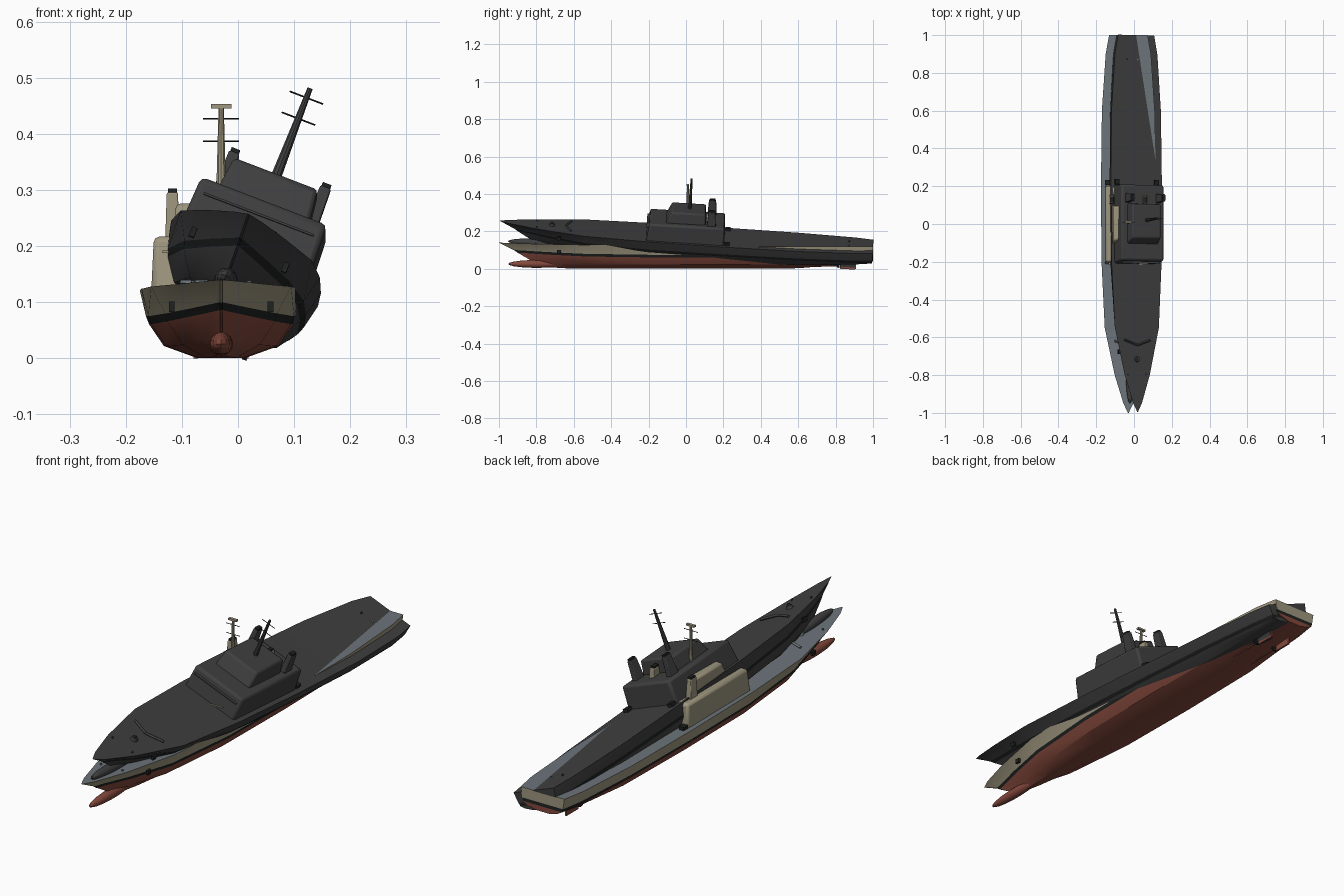
import bpy, bmesh, math
from mathutils import Matrix, Vector

if "Cube" in bpy.data.objects:
    bpy.data.objects.remove(bpy.data.objects["Cube"])


def make_mat(name, rgb):
    m = bpy.data.materials.new(name)
    m.diffuse_color = (*rgb, 1)
    m.use_nodes = True
    m.node_tree.nodes["Principled BSDF"].inputs["Base Color"].default_value = m.diffuse_color
    return m


RED = make_mat("hull red", (0.23, 0.066, 0.045))
BLACK = make_mat("black", (0.014, 0.015, 0.015))
CREAM = make_mat("cream", (0.34, 0.305, 0.21))
GREY = make_mat("deck grey", (0.15, 0.175, 0.195))
CHARCOAL = make_mat("charcoal", (0.05, 0.05, 0.05))

# y, then half width and height of deck edge, stripe top, bilge and keel
STATIONS = [
    (-1.0, .002, .140, .002, .100, .002, .045, .002, .012),
    (-.95, .026, .138, .012, .098, .007, .040, .004, .008),
    (-.80, .072, .133, .050, .090, .030, .032, .012, .003),
    (-.55, .125, .128, .100, .080, .068, .024, .028, .001),
    (-.20, .142, .124, .130, .075, .098, .022, .040, .001),
    (0.20, .145, .121, .134, .075, .102, .022, .044, .001),
    (0.60, .140, .119, .130, .075, .098, .024, .042, .003),
    (0.90, .120, .119, .112, .075, .085, .042, .038, .028),
    (1.00, .102, .119, .095, .075, .072, .050, .034, .039),
]
RAKE = (0, .08, .10, .17, .25)      # stem rake for each hull row


def finish(name, bm, mats, M, smooth=True, bevel=0):
    bmesh.ops.recalc_face_normals(bm, faces=bm.faces)
    me = bpy.data.meshes.new(name)
    bm.to_mesh(me)
    bm.free()
    for m in mats:
        me.materials.append(m)
    ob = bpy.data.objects.new(name, me)
    bpy.context.collection.objects.link(ob)
    ob.matrix_world = M
    if bevel:
        b = ob.modifiers.new("Bevel", 'BEVEL')
        b.width, b.segments, b.limit_method = bevel, 2, 'ANGLE'
    if smooth:
        bpy.ops.object.select_all(action='DESELECT')
        ob.select_set(True)
        bpy.context.view_layer.objects.active = ob
        bpy.ops.object.shade_smooth_by_angle(angle=math.radians(25))
    return ob


def block(name, M, mat, bottom, top, bevel=0):
    """Tapered box; bottom and top are (x0, x1, y0, y1, z)."""
    bm = bmesh.new()
    rings = []
    for x0, x1, y0, y1, z in (bottom, top):
        rings.append([bm.verts.new(p) for p in
                      ((x0, y0, z), (x1, y0, z), (x1, y1, z), (x0, y1, z))])
    lo, hi = rings
    bm.faces.new(lo)
    bm.faces.new(hi)
    for i in range(4):
        j = (i + 1) % 4
        bm.faces.new((lo[i], lo[j], hi[j], hi[i]))
    return finish(name, bm, [mat], M, bool(bevel), bevel)


def box(name, M, mat, c, s, bevel=0):
    x, y, z = c
    a, b, h = (v / 2 for v in s)
    r = (x - a, x + a, y - b, y + b)
    return block(name, M, mat, (*r, z - h), (*r, z + h), bevel)


def rod(name, M, mat, p, q, r1, r2, n=10):
    p, q = Vector(p), Vector(q)
    d = q - p
    bm = bmesh.new()
    bmesh.ops.create_cone(bm, cap_ends=True, segments=n, radius1=r1, radius2=r2, depth=d.length,
                          matrix=Matrix.Translation((p + q) / 2) @ d.to_track_quat('Z', 'Y').to_matrix().to_4x4())
    return finish(name, bm, [mat], M)


def hull(name, M, mats):
    bm = bmesh.new()
    grid = []
    for y, wd, zd, ws, zs, wb, zb, wk, zk in STATIONS:
        f = max(0, (-y - .5) / .5)
        rows = ((wd, zd), (ws, zs), (ws * .96, zs - .014), (wb, zb), (wk, zk))
        grid.append([[bm.verts.new((s * w, y + RAKE[i] * f, z)) for s in (-1, 1)]
                     for i, (w, z) in enumerate(rows)])
    row_mat = (0, 1, 2, 2)

    def quad(a, b, c, d, m):
        bm.faces.new((a, b, c, d)).material_index = m

    for A, B in zip(grid, grid[1:]):
        for s in (0, 1):
            for r in range(4):
                quad(A[r][s], B[r][s], B[r + 1][s], A[r + 1][s], row_mat[r])
        quad(*A[0], B[0][1], B[0][0], 3)        # deck
        quad(*A[4], B[4][1], B[4][0], 2)        # keel
    for S in (grid[0], grid[-1]):               # stem and transom
        for r in range(4):
            quad(*S[r], S[r + 1][1], S[r + 1][0], row_mat[r])
    finish(name, bm, mats, M)


def ship(tag, M, side, bottom, deck, radar):
    hull(tag + "_hull", M, [side, BLACK, bottom, deck])

    # bulb under the bow
    bm = bmesh.new()
    bmesh.ops.create_uvsphere(bm, u_segments=16, v_segments=10, radius=1,
                              matrix=Matrix.Translation((0, -.80, .026)) @ Matrix.Diagonal((.021, .15, .021, 1)))
    finish(tag + "_bow_bulb", bm, [bottom], M)

    # deckhouse tiers
    block(tag + "_lower_deckhouse", M, side, (-.125, .125, -.215, .205, .11),
          (-.12, .12, -.20, .20, .217), .010)
    block(tag + "_bridge", M, side, (-.088, .088, -.115, .10, .21),
          (-.080, .080, -.085, .095, .276), .008)
    box(tag + "_front_ledge", M, side, (0, -.209, .19), (.21, .012, .004))

    # mast with yards and radar
    rod(tag + "_mast", M, side, (0, .01, .27), (0, .01, .445), .010, .005)
    for z in (.387, .427):
        rod(tag + "_yard", M, BLACK, (-.032, .01, z), (.032, .01, z), .0015, .0015, 6)
    if radar:
        box(tag + "_radar", M, side, (0, .01, .449), (.037, .012, .008))

    # foredeck capstan
    rod(tag + "_capstan", M, deck, (0, -.72, .125), (0, -.72, .143), .017, .012, 12)
    rod(tag + "_capstan_post", M, deck, (0, -.72, .14), (0, -.72, .150), .006, .006, 8)

    for s in (-1, 1):
        # funnels with dark caps
        x = s * .087
        block(tag + "_funnel", M, side, (x - .013, x + .013, .105, .155, .20),
              (x - .010, x + .010, .11, .148, .296), .003)
        box(tag + "_funnel_cap", M, BLACK, (x, .129, .299), (.016, .030, .008))
        # breakwater halves
        rod(tag + "_breakwater", M, deck, (0, -.645, .134), (s * .072, -.618, .134), .006, .006, 4)
        # deck lockers, bollards and anchors
        box(tag + "_locker", M, BLACK, (s * .112, .22, .126), (.022, .028, .018))
        for y in (-.80, .87):
            rod(tag + "_bollard", M, deck, (s * .05, y, .115), (s * .05, y, .139 if y < 0 else .126), .004, .004, 8)
        box(tag + "_anchor", M, BLACK, (s * .088, -.68, .092), (.010, .022, .018))
        # rudders and propeller shafts
        box(tag + "_rudder", M, bottom, (s * .045, .87, .024), (.008, .08, .048))
        rod(tag + "_shaft", M, bottom, (s * .045, .60, .012), (s * .045, .82, .018), .005, .004, 8)
        rod(tag + "_propeller", M, BLACK, (s * .045, .815, .019), (s * .045, .822, .019), .015, .015, 10)


# upright painted ship
ship("painted_ship", Matrix.Translation((-.03, 0, 0)), CREAM, RED, GREY, True)

# heeled dark ship lying through it, bow raised
tilt = Matrix.Rotation(math.radians(-3.4), 4, 'X') @ Matrix.Rotation(math.radians(21), 4, 'Y')
place = Matrix.Translation((.012, .002, .179)) @ tilt @ Matrix.Translation((0, 0, -.12))
ship("dark_ship", place, CHARCOAL, CHARCOAL, CHARCOAL, False)
